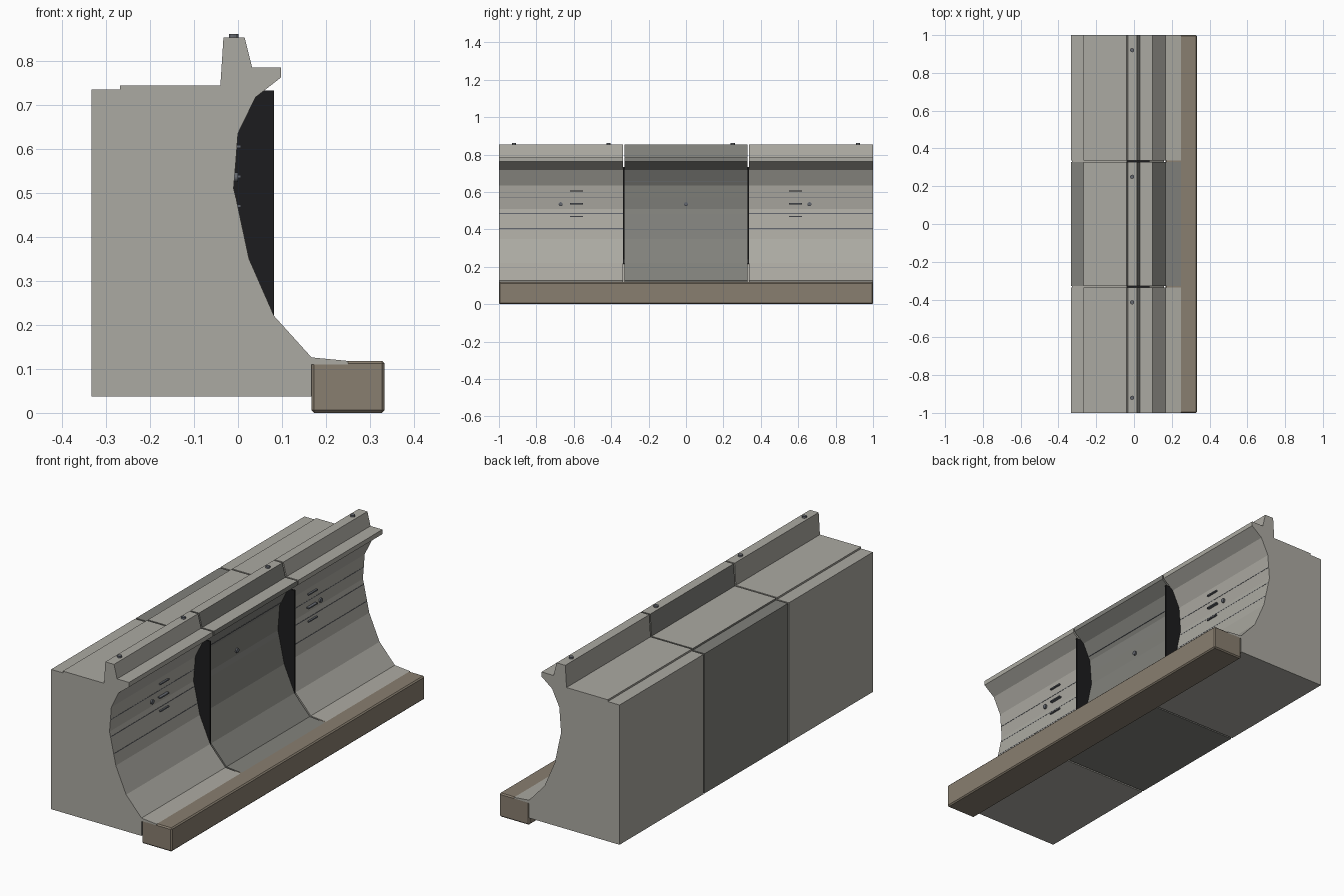
import bpy, bmesh, math

if "Cube" in bpy.data.objects:
    bpy.data.objects.remove(bpy.data.objects["Cube"])


def material(name, rgb):
    m = bpy.data.materials.new(name)
    m.diffuse_color = (*rgb, 1)
    m.use_nodes = True
    m.node_tree.nodes["Principled BSDF"].inputs["Base Color"].default_value = m.diffuse_color
    return m


LIGHT = material("light_concrete", (0.41, 0.40, 0.36))
DARK = material("dark_concrete", (0.22, 0.22, 0.20))
BROWN = material("brown_kerb", (0.25, 0.21, 0.16))
BLACK = material("black_plate", (0.012, 0.012, 0.013))
STEEL = material("steel", (0.13, 0.14, 0.16))

# Concave front face from toe to lip, then rail, deck and back
FRONT = [(0.25, 0.118), (0.167, 0.126), (0.082, 0.22), (0.025, 0.35),
         (-0.004, 0.485), (-0.01, 0.51), (-0.005, 0.57), (0.0, 0.635),
         (0.04, 0.717), (0.098, 0.762)]
TOP = [(0.098, 0.785), (0.032, 0.785), (0.015, 0.853), (-0.033, 0.853),
       (-0.04, 0.744), (-0.268, 0.744), (-0.268, 0.735), (-0.333, 0.735)]
PROFILE = [(-0.333, 0.037), (0.167, 0.037), (0.167, 0.11), (0.25, 0.11)] + FRONT + TOP


def finish(bm, name, mats):
    bmesh.ops.recalc_face_normals(bm, faces=bm.faces)
    me = bpy.data.meshes.new(name)
    bm.to_mesh(me)
    bm.free()
    for m in mats:
        me.materials.append(m)
    ob = bpy.data.objects.new(name, me)
    bpy.context.collection.objects.link(ob)
    return ob


def extrude(name, points, y0, y1, mats):
    bm = bmesh.new()
    face = bm.faces.new([bm.verts.new((x, y0, z)) for x, z in points])
    res = bmesh.ops.extrude_face_region(bm, geom=[face])
    verts = [g for g in res["geom"] if isinstance(g, bmesh.types.BMVert)]
    bmesh.ops.translate(bm, verts=verts, vec=(0, y1 - y0, 0))
    return finish(bm, name, mats)


def box(name, x, y, z, mat):
    return extrude(name, [(x[0], z[0]), (x[1], z[0]), (x[1], z[1]), (x[0], z[1])],
                   y[0], y[1], [mat])


def face_x(z):
    for (xa, za), (xb, zb) in zip(FRONT[1:], FRONT[2:]):
        if za <= z <= zb:
            return xa + (xb - xa) * (z - za) / (zb - za)


def bolt(name, loc, rot, depth):
    bpy.ops.mesh.primitive_cylinder_add(vertices=12, radius=0.011, depth=depth,
                                        location=loc, rotation=rot)
    ob = bpy.context.object
    ob.name = name
    ob.data.materials.append(STEEL)


# Three wall segments, the middle one darker except for its deck and rail top
extrude("wall_front", PROFILE, -1, -0.337, [LIGHT])
extrude("wall_back", PROFILE, 0.337, 1, [LIGHT])
middle = extrude("wall_middle", PROFILE, -0.329, 0.329, [DARK, LIGHT])
for p in middle.data.polygons:
    if p.normal.z > 0.95 and p.center.z > 0.74:
        p.material_index = 1

# Joint filler and black divider plates between segments
CORE = [(-0.327, 0.045), (0.16, 0.045), (0.16, 0.12), (0.075, 0.215), (0.018, 0.35),
        (-0.018, 0.5), (-0.04, 0.735), (-0.327, 0.73)]
for side, y in (("front", -0.333), ("back", 0.333)):
    extrude("joint_core_" + side, CORE, y - 0.0045, y + 0.0045, [LIGHT])
    box("divider_plate_" + side, (-0.04, 0.082), (y - 0.004, y + 0.004), (0.215, 0.732), BLACK)

# Kerb along the foot, with a small chamfer
kerb = box("kerb", (0.167, 0.333), (-1, 1), (0, 0.118), BROWN)
bev = kerb.modifiers.new("chamfer", "BEVEL")
bev.width = 0.006
bev.segments = 1

# Thin horizontal seams on the curved face
for i, z in enumerate((0.405, 0.485, 0.57)):
    x = face_x(z)
    for side, y in (("front", (-0.998, -0.338)), ("back", (0.338, 0.998))):
        box(f"seam_{side}_{i}", (x - 0.006, x + 0.001), y, (z - 0.0015, z + 0.0015), STEEL)
x = face_x(0.655)
box("seam_middle", (x - 0.006, x + 0.002), (-0.328, 0.328), (0.6535, 0.6565), STEEL)

# Slot bars, three on each outer segment
for z in (0.47, 0.537, 0.605):
    x = face_x(z)
    for side, y in (("front", (-0.62, -0.552)), ("back", (0.552, 0.62))):
        box(f"slot_bar_{side}", (x - 0.01, 0.007), y, (z - 0.003, z + 0.003), STEEL)

# Bolts on the face and on the rail
for y in (-0.67, 0, 0.66):
    bolt("face_bolt", (-0.006, y, 0.535), (0, math.pi / 2, 0), 0.012)
for y in (-0.92, -0.415, 0.25, 0.92):
    bolt("rail_bolt", (-0.01, y, 0.855), (0, 0, 0), 0.012)
